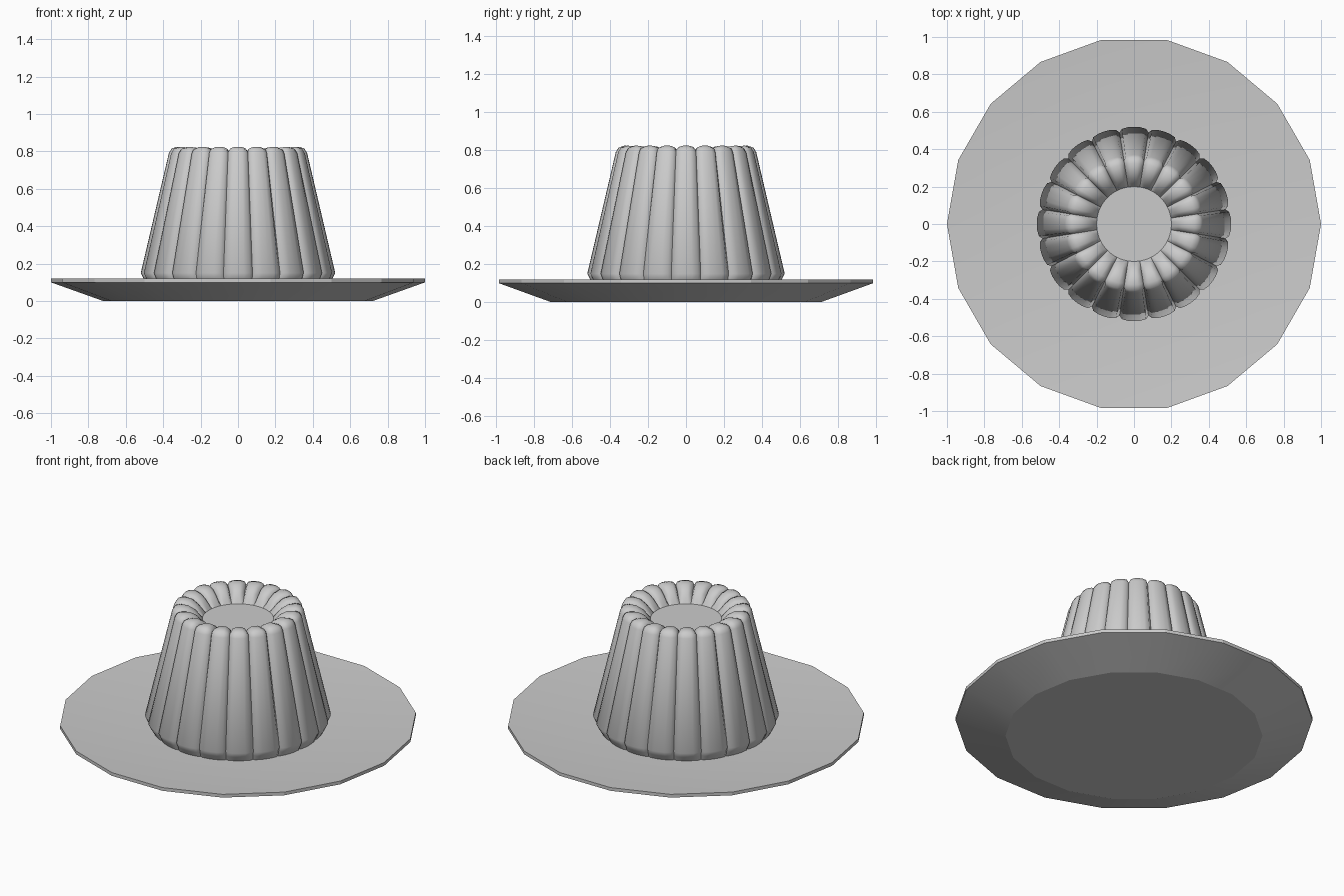
import bpy, bmesh, math

cube = bpy.data.objects.get("Cube")
if cube:
    bpy.data.objects.remove(cube, do_unlink=True)

grey = bpy.data.materials.new("light_grey")
grey.use_nodes = True
grey.diffuse_color = (0.6, 0.6, 0.6, 1)
grey.node_tree.nodes["Principled BSDF"].inputs["Base Color"].default_value = (0.6, 0.6, 0.6, 1)


def loft(name, rings, smooth_angle):
    """Bridge equal rings of points from bottom to top and cap both ends."""
    bm = bmesh.new()
    loops = [[bm.verts.new(p) for p in ring] for ring in rings]
    n = len(loops[0])
    for low, high in zip(loops, loops[1:]):
        for i in range(n):
            j = (i + 1) % n
            bm.faces.new((low[i], low[j], high[j], high[i]))
    bm.faces.new(loops[0][::-1])
    bm.faces.new(loops[-1])
    mesh = bpy.data.meshes.new(name)
    bm.to_mesh(mesh)
    bm.free()
    obj = bpy.data.objects.new(name, mesh)
    bpy.context.collection.objects.link(obj)
    mesh.materials.append(grey)
    bpy.ops.object.select_all(action="DESELECT")
    obj.select_set(True)
    bpy.context.view_layer.objects.active = obj
    bpy.ops.object.shade_smooth_by_angle(angle=math.radians(smooth_angle))
    return obj


def polar(r, angle, z):
    return (r * math.cos(angle), r * math.sin(angle), z)


# Plate: eighteen-sided dish with a thin rim and a shallow flat well
SIDES = 18
plate_profile = [(0.72, 0), (1, 0.1), (1, 0.12), (0.6, 0.09)]
loft("plate", [[polar(r, math.tau * i / SIDES, z) for i in range(SIDES)]
               for r, z in plate_profile], 15)

# Pudding: ribbed cone, with the ribs rolling over the top into a shallow hollow
RIBS = 20
rib_steps = [(-0.5, 1), (-0.4, 0.3), (-0.2, 0.04), (0, 0), (0.2, 0.04), (0.4, 0.3)]
# radius, height, and how far the groove moves in radius and height
pudding_profile = [
    (0.485, 0.085, -0.01, 0), (0.505, 0.12, -0.02, 0), (0.52, 0.15, -0.025, 0),
    (0.37, 0.79, -0.03, 0), (0.355, 0.815, -0.025, -0.015), (0.325, 0.825, -0.01, -0.03),
    (0.28, 0.82, 0, -0.035), (0.24, 0.795, 0.02, -0.025), (0.215, 0.765, 0.015, -0.01),
    (0.2, 0.74, 0, 0)]
rings = []
for r, z, dr, dz in pudding_profile:
    rings.append([polar(r + dr * w, math.tau * (k + t) / RIBS, z + dz * w)
                  for k in range(RIBS) for t, w in rib_steps])
loft("pudding", rings, 50)
